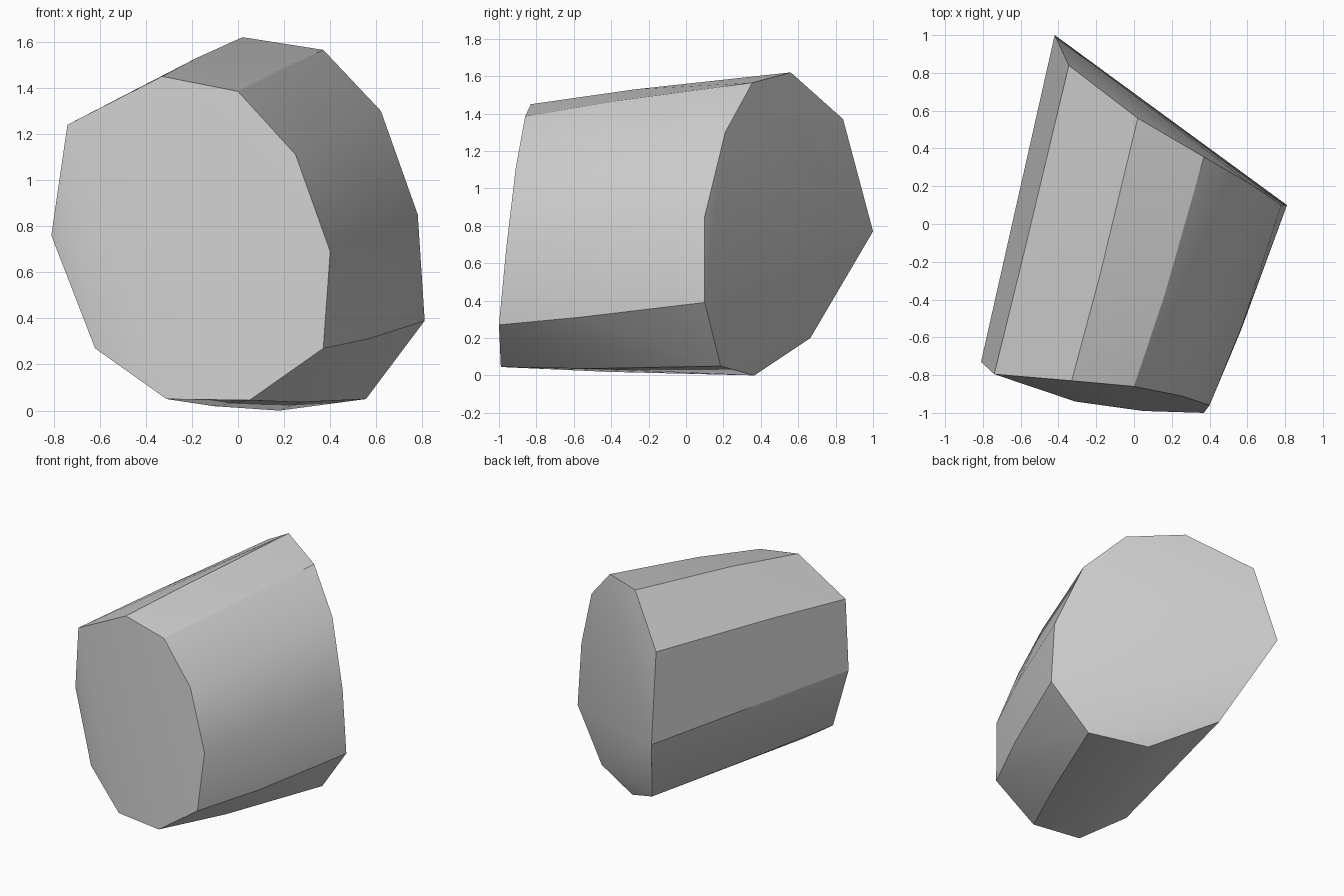
import bpy
import bmesh
import math
from mathutils import Vector

default_cube = bpy.data.objects.get("Cube")
if default_cube:
    bpy.data.objects.remove(default_cube, do_unlink=True)


def flat_material(name, colour):
    material = bpy.data.materials.new(name)
    material.use_nodes = True
    material.diffuse_color = colour
    shader = next(n for n in material.node_tree.nodes if n.type == "BSDF_PRINCIPLED")
    shader.inputs["Base Color"].default_value = colour
    return material


def bulged_ring(start, end, amount, bulge, offset):
    """Ring part of the way between two rings, swollen about its own centre."""
    points = [Vector(a).lerp(Vector(b), amount) for a, b in zip(start, end)]
    centre = sum(points, Vector()) / len(points)
    return [centre + (point - centre) * bulge + offset for point in points]


def convex_block(name, points, material):
    """Wrap the points in a tight faceted shell."""
    bm = bmesh.new()
    for point in points:
        bm.verts.new(point)
    hull = bmesh.ops.convex_hull(bm, input=bm.verts)
    spare = set(hull["geom_interior"]) | set(hull["geom_unused"])
    inner = [item for item in spare if isinstance(item, bmesh.types.BMVert)]
    bmesh.ops.delete(bm, geom=inner, context="VERTS")
    bmesh.ops.recalc_face_normals(bm, faces=bm.faces)
    mesh = bpy.data.meshes.new(name)
    bm.to_mesh(mesh)
    bm.free()
    mesh.materials.append(material)
    obj = bpy.data.objects.new(name, mesh)
    bpy.context.collection.objects.link(obj)
    return obj


# Uneven ten-sided end outlines, clockwise from the top
front_ring = [
    (-.33, -.83, 1.45), (0, -.86, 1.385), (.25, -.91, 1.11), (.4, -.96, .69),
    (.37, -1, .27), (.05, -.99, .045), (-.31, -.94, .05), (-.62, -.82, .27),
    (-.81, -.73, .76), (-.74, -.795, 1.24),
]
back_ring = [
    (.02, .56, 1.62), (.37, .355, 1.565), (.62, .21, 1.3), (.78, .1, .85),
    (.81, .1, .39), (.555, .185, .05), (.18, .365, 0), (-.19, .665, .2),
    (-.42, 1, .77), (-.345, .84, 1.37),
]

# Stone body, slightly swollen in the middle towards its left side
grey_stone = flat_material("grey stone", (.6, .6, .6, 1))
middle_ring = bulged_ring(front_ring, back_ring, .4, 1.015, Vector((.012, 0, 0)))
stone = convex_block("stone_block", front_ring + middle_ring + back_ring, grey_stone)

# Smooth the shallow bends and keep the strong edges crisp
bpy.ops.object.select_all(action="DESELECT")
stone.select_set(True)
bpy.context.view_layer.objects.active = stone
bpy.ops.object.shade_smooth_by_angle(angle=math.radians(30))
